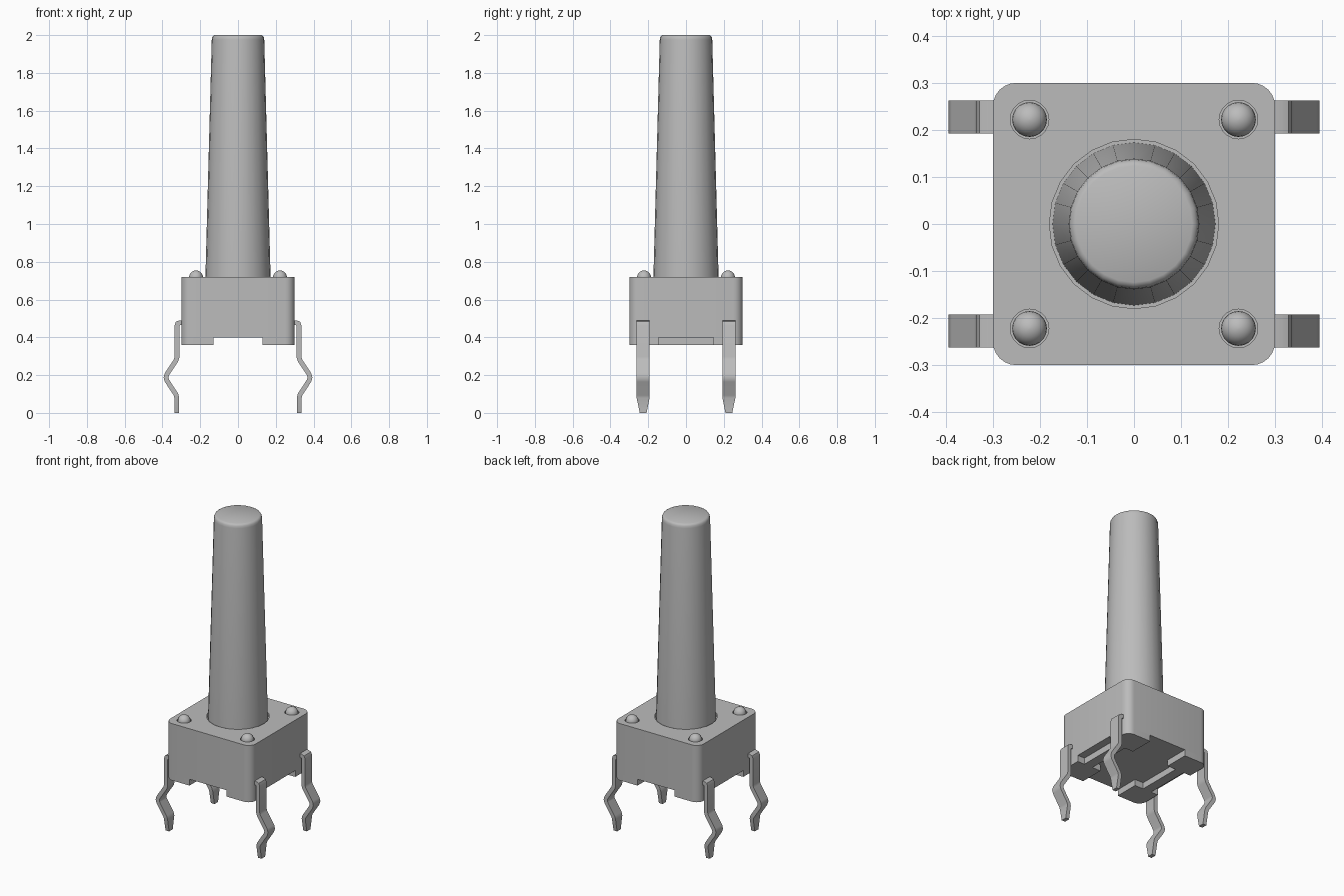
import bpy, bmesh, math
from mathutils import Vector

cube = bpy.data.objects.get("Cube")
if cube:
    bpy.data.objects.remove(cube, do_unlink=True)

grey = bpy.data.materials.new("grey")
grey.use_nodes = True
grey.diffuse_color = (0.5, 0.5, 0.5, 1)
grey.node_tree.nodes["Principled BSDF"].inputs["Base Color"].default_value = (0.5, 0.5, 0.5, 1)


def finish(bm, name, angle=35):
    bmesh.ops.recalc_face_normals(bm, faces=bm.faces)
    mesh = bpy.data.meshes.new(name)
    bm.to_mesh(mesh)
    bm.free()
    obj = bpy.data.objects.new(name, mesh)
    bpy.context.collection.objects.link(obj)
    mesh.materials.append(grey)
    bpy.ops.object.select_all(action='DESELECT')
    obj.select_set(True)
    bpy.context.view_layer.objects.active = obj
    bpy.ops.object.shade_smooth_by_angle(angle=math.radians(angle))
    return obj


def arc(cx, cy, r, a0, a1, n):
    return [(cx + r * math.cos(math.radians(a0 + (a1 - a0) * i / n)),
             cy + r * math.sin(math.radians(a0 + (a1 - a0) * i / n))) for i in range(n + 1)]


def ring(bm, pts, z):
    return [bm.verts.new((x, y, z)) for x, y in pts]


def bridge(bm, a, b):
    for i in range(len(a)):
        j = (i + 1) % len(a)
        bm.faces.new((a[i], a[j], b[j], b[i]))


def prism(bm, pts, z0, z1):
    a, b = ring(bm, pts, z0), ring(bm, pts, z1)
    bridge(bm, a, b)
    bm.faces.new(a)
    bm.faces.new(b)


def lathe(name, profile, n, cx=0, cy=0, angle=35):
    bm = bmesh.new()
    rings = [ring(bm, arc(cx, cy, r, 0, 360, n)[:-1], z) for r, z in profile]
    for a, b in zip(rings, rings[1:]):
        bridge(bm, a, b)
    bm.faces.new(rings[0])
    bm.faces.new(rings[-1])
    return finish(bm, name, angle)


corners = [(1, 1), (-1, 1), (-1, -1), (1, -1)]
BUMP = 0.222

# Housing: rounded block with round recesses in its top
bm = bmesh.new()
outline = []
for k, (sx, sy) in enumerate(corners):
    outline += arc(sx * 0.25, sy * 0.25, 0.05, 90 * k, 90 * k + 90, 6)
bottom, top = ring(bm, outline, 0.40), ring(bm, outline, 0.72)
bridge(bm, bottom, top)
bm.faces.new(bottom)
loops = [top]
for cx, cy, r, n in [(0, 0, 0.18, 24)] + [(sx * BUMP, sy * BUMP, 0.041, 20) for sx, sy in corners]:
    circle = arc(cx, cy, r, 0, 360, n)[:-1]
    rim, floor = ring(bm, circle, 0.72), ring(bm, circle, 0.70)
    bridge(bm, floor, rim)
    bm.faces.new(floor)
    loops.append(rim)
edges = [bm.edges.get((l[i - 1], l[i])) for l in loops for i in range(len(l))]
bmesh.ops.triangle_fill(bm, edges=edges, use_beauty=True, normal=(0, 0, 1))
finish(bm, "housing")

# Feet under the corners, and the narrower strips joining them
bm = bmesh.new()
for sx, sy in corners:
    foot = [(0.13, 0.145), (0.30, 0.145)] + arc(0.25, 0.25, 0.05, 0, 90, 6) + [(0.13, 0.30)]
    prism(bm, [(sx * x, sy * y) for x, y in foot], 0.36, 0.401)
finish(bm, "corner_feet")
bm = bmesh.new()
for s in (1, -1):
    prism(bm, [(s * 0.19, -0.145), (s * 0.25, -0.145), (s * 0.25, 0.145), (s * 0.19, 0.145)], 0.36, 0.401)
finish(bm, "side_strips")

# Tapered plunger with a rounded top edge
lathe("plunger", [(0.173, 0.70), (0.139, 1.975), (0.137, 1.988), (0.132, 1.996), (0.124, 2.0)], 24, angle=50)

# Domed pegs on the top
for (sx, sy), label in zip(corners, ("back_left", "back_right", "front_right", "front_left")):
    dome = [(0.037, 0.70)] + [(0.037 * math.cos(t), 0.717 + 0.037 * math.sin(t))
                              for t in (math.radians(a) for a in (0, 15, 30, 45, 60, 75, 87))]
    lathe(label + "_peg", dome, 20, sx * BUMP, sy * BUMP)

# Bent leads: centre line (x, z) with half width in y, tapering at the tip
path = [(0.28, 0.477, 0.035), (0.309, 0.477, 0.035), (0.319, 0.473, 0.035), (0.323, 0.462, 0.035),
        (0.323, 0.295, 0.035), (0.328, 0.278, 0.035), (0.376, 0.205, 0.035), (0.381, 0.187, 0.035),
        (0.376, 0.170, 0.035), (0.329, 0.098, 0.035), (0.324, 0.08, 0.034), (0.324, 0.0, 0.018)]
for (sx, sy), label in zip(corners, ("back_left", "back_right", "front_right", "front_left")):
    bm = bmesh.new()
    sections = []
    pts = [Vector((x, z)) for x, z, w in path]
    for i, (x, z, w) in enumerate(path):
        d0 = (pts[max(i, 1)] - pts[max(i, 1) - 1]).normalized()
        k = min(i + 1, len(pts) - 1)
        d1 = (pts[k] - pts[k - 1]).normalized()
        m = (d0 + d1).normalized()
        off = Vector((-m.y, m.x)) * 0.0125 / max(m.dot(d0), 0.5)
        sections.append([bm.verts.new((sx * (x + s * off.x), sy * 0.227 + t * w, z + s * off.y))
                         for s, t in ((1, 1), (1, -1), (-1, -1), (-1, 1))])
    for a, b in zip(sections, sections[1:]):
        bridge(bm, a, b)
    bm.faces.new(sections[0])
    bm.faces.new(sections[-1])
    finish(bm, label + "_lead")
